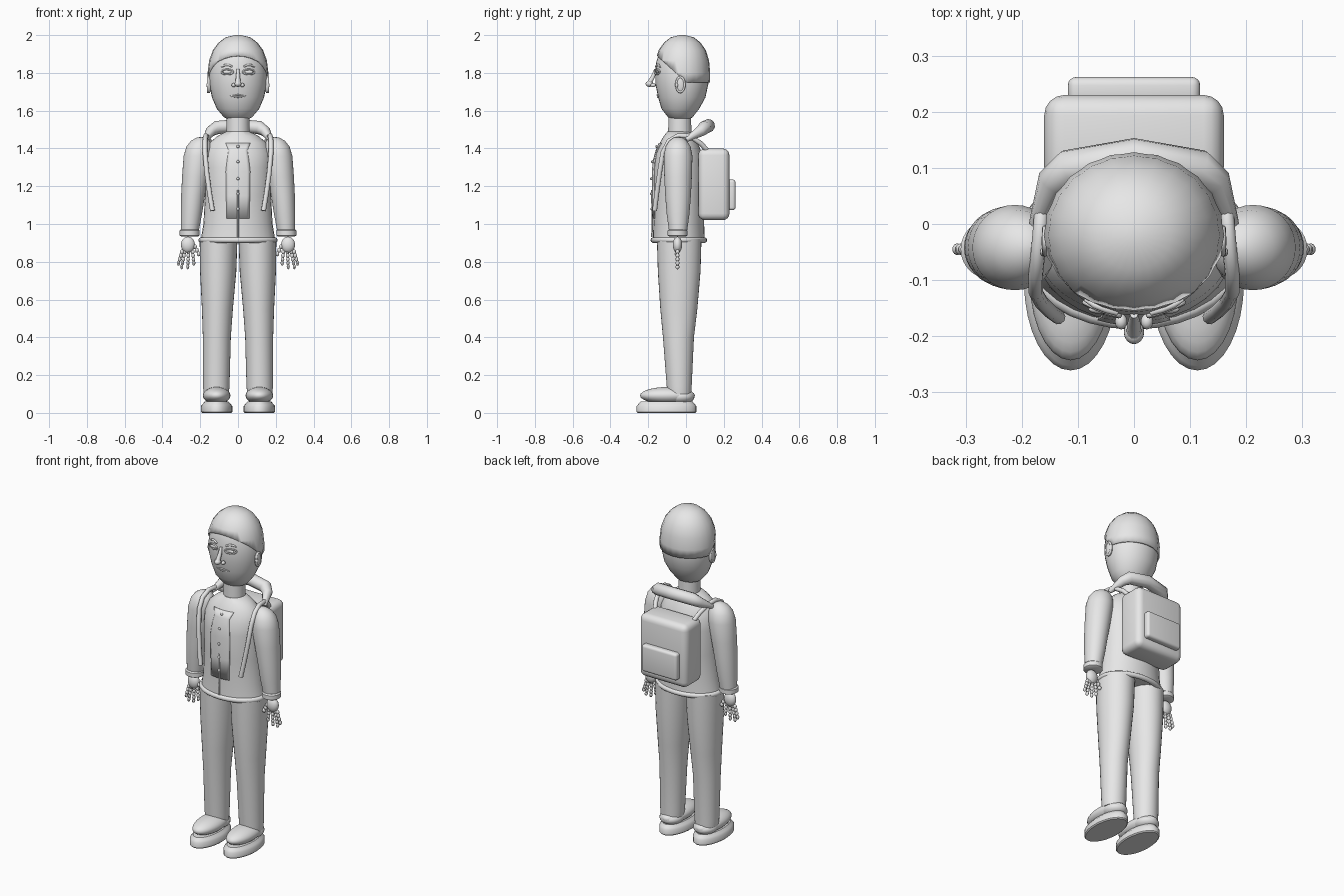
import bpy, bmesh, math
from mathutils import Vector, Matrix

cube = bpy.data.objects.get("Cube")
if cube:
    bpy.data.objects.remove(cube, do_unlink=True)

grey = bpy.data.materials.new("light_grey")
grey.use_nodes = True
grey.diffuse_color = (0.8, 0.8, 0.8, 1)
grey.node_tree.nodes["Principled BSDF"].inputs["Base Color"].default_value = (0.8, 0.8, 0.8, 1)
parts = []


def add(name, bm):
    """Turn a bmesh into a finished object."""
    bmesh.ops.recalc_face_normals(bm, faces=bm.faces)
    mesh = bpy.data.meshes.new(name)
    bm.to_mesh(mesh)
    bm.free()
    mesh.materials.append(grey)
    ob = bpy.data.objects.new(name, mesh)
    bpy.context.collection.objects.link(ob)
    parts.append(ob)
    return ob


def loft(rings, segs=32, ripple=0.0):
    """Stack elliptical rings given as (z, cx, cy, rx, ry)."""
    bm = bmesh.new()
    loops = []
    for z, cx, cy, rx, ry in rings:
        loop = []
        for i in range(segs):
            a = math.tau * i / segs
            k = 1 - ripple * (i % 2)
            loop.append(bm.verts.new((cx + rx * k * math.cos(a), cy + ry * k * math.sin(a), z)))
        loops.append(loop)
    for lo, hi in zip(loops, loops[1:]):
        for i in range(segs):
            j = (i + 1) % segs
            bm.faces.new((lo[i], lo[j], hi[j], hi[i]))
    bm.faces.new(loops[0][::-1])
    bm.faces.new(loops[-1])
    return bm


def ball(name, centre, radii, segs=20):
    bm = bmesh.new()
    bmesh.ops.create_uvsphere(bm, u_segments=segs, v_segments=max(6, segs // 2), radius=1,
                              matrix=Matrix.Translation(centre) @ Matrix.Diagonal((*radii, 1)))
    return add(name, bm)


def box(name, lo, hi, bevel):
    lo, hi = Vector(lo), Vector(hi)
    bm = bmesh.new()
    bmesh.ops.create_cube(bm, size=1, matrix=Matrix.Translation((lo + hi) / 2) @ Matrix.Diagonal((*(hi - lo), 1)))
    bmesh.ops.bevel(bm, geom=bm.edges[:], offset=bevel, segments=4, profile=0.5, affect='EDGES')
    return add(name, bm)


def tube(name, points, radius, closed=False, sizes=None):
    """Sweep a round section along a path."""
    curve = bpy.data.curves.new(name, 'CURVE')
    curve.dimensions = '3D'
    curve.bevel_depth = radius
    curve.bevel_resolution = 3
    curve.use_fill_caps = True
    spline = curve.splines.new('POLY')
    spline.points.add(len(points) - 1)
    for i, p in enumerate(points):
        spline.points[i].co = (*p, 1)
        spline.points[i].radius = sizes[i] if sizes else 1
    spline.use_cyclic_u = closed
    temp = bpy.data.objects.new(name, curve)
    bpy.context.collection.objects.link(temp)
    mesh = bpy.data.meshes.new_from_object(temp.evaluated_get(bpy.context.evaluated_depsgraph_get()))
    bpy.data.objects.remove(temp)
    bm = bmesh.new()
    bm.from_mesh(mesh)
    return add(name, bm)


def ellipse(cx, cy, z, rx, ry, n=32):
    return [(cx + rx * math.cos(math.tau * i / n), cy + ry * math.sin(math.tau * i / n), z) for i in range(n)]


def front(rings, x, z, lift=0.0):
    """Point on the front of a lofted shape."""
    for a, b in zip(rings, rings[1:]):
        if a[0] <= z <= b[0]:
            t = (z - a[0]) / (b[0] - a[0])
            _, cx, cy, rx, ry = [p + (q - p) * t for p, q in zip(a, b)]
            y = cy - ry * math.sqrt(max(0, 1 - ((x - cx) / rx) ** 2))
            return (x, y - lift, z)


# Head and neck
head = [(z, 0, -0.022 if z > 1.65 else -0.03, rx, ry) for z, rx, ry in (
    (1.55, .045, .04), (1.565, .075, .065), (1.61, .112, .10), (1.67, .138, .125), (1.74, .152, .14),
    (1.80, .153, .141), (1.86, .145, .135), (1.91, .125, .118), (1.95, .095, .09), (1.978, .058, .055),
    (1.99, .008, .008))]
add("head", loft(head))
add("neck", loft([(1.44, 0, -.033, .062, .062), (1.58, 0, -.033, .06, .06)]))

# Hair cap, trimmed along a slanted front line and a level back line
hair_bm = loft([(z + .01 * min(1, max(0, (z - 1.8) / .1)), cx, -.02, rx + .008, ry + .007)
                for z, cx, cy, rx, ry in head], 48, .015)
for point, normal in (((0, 0, 1.75), (0, 0, 1)), ((0, -.02, 1.77), (0, .13, .145))):
    bmesh.ops.bisect_plane(hair_bm, geom=hair_bm.verts[:] + hair_bm.edges[:] + hair_bm.faces[:],
                           plane_co=point, plane_no=normal, clear_inner=True)
hair = add("hair", hair_bm)
shell = hair.modifiers.new("thickness", 'SOLIDIFY')
shell.thickness = .009
shell.offset = -1

# Nose and mouth
tube("nose_bridge", [front(head, 0, 1.82, 0), front(head, 0, 1.78, .012), (0, -.195, 1.745)], .014,
     sizes=(.5, .8, 1))
ball("nose_tip", (0, -.193, 1.742), (.018, .021, .016))
for name, drop in (("upper_lip", .006), ("lower_lip", -.005)):
    tube(name, [front(head, .042 * t / 4, 1.677 + drop * (1 - abs(t) / 4), .001) for t in range(-4, 5)],
         .005, sizes=[.4 + .6 * (1 - abs(t) / 4) for t in range(-4, 5)])

# Jacket body with hem
torso = [(z, 0, -.038, rx, ry) for z, rx, ry in (
    (.91, .198, .138), (1.0, .183, .134), (1.15, .175, .137), (1.3, .178, .137), (1.37, .175, .125),
    (1.43, .15, .1), (1.465, .11, .08), (1.49, .06, .06))]
add("jacket_body", loft(torso))
tube("jacket_hem", ellipse(0, -.038, .915, .195, .135), .015, True)

# Jacket front panel, following the chest
panel_bm = bmesh.new()
rows = []
for z, w in ((1.03, .06), (1.15, .063), (1.28, .065), (1.34, .058), (1.39, .05), (1.43, .066)):
    rows.append([panel_bm.verts.new(front(torso, w * t / 4, z, .006)) for t in range(-4, 5)])
for lo, hi in zip(rows, rows[1:]):
    for i in range(8):
        panel_bm.faces.new((lo[i], lo[i + 1], hi[i + 1], hi[i]))
panel = add("jacket_front_panel", panel_bm)
panel.modifiers.new("thickness", 'SOLIDIFY').thickness = .006
tube("jacket_opening", [front(torso, 0, z, .006) for z in (.93, 1.0, 1.15, 1.18)], .004)
for z in (1.08, 1.16, 1.24, 1.33, 1.41):
    ball("button", front(torso, 0, z, .009), (.008, .006, .008), 12)

# Hood rolled behind the neck
tube("hood_roll", [(-.175, .0, 1.445), (-.145, .075, 1.49), (-.115, .098, 1.51), (0, .118, 1.52),
                   (.115, .098, 1.51), (.145, .075, 1.49), (.175, .0, 1.445)], .036,
     sizes=(.35, .8, 1, 1, 1, .8, .35))

# Backpack
box("backpack", (-.16, .065, 1.02), (.16, .23, 1.40), .036)
box("backpack_pocket", (-.118, .215, 1.073), (.118, .262, 1.235), .015)

for s, side in ((1, "left"), (-1, "right")):
    # Facial features
    eye = front(head, s * .057, 1.805)
    ball(side + "_eye", eye, (.024, .008, .01))
    tube(side + "_eyelid", [front(head, x, z, .003) for x, _, z in
                            [(p[0], 0, 1.805 + p[1]) for p in ellipse(s * .057, 0, 0, .031, .013, 20)]], .0045, True)
    tube(side + "_eyebrow", [front(head, s * x, z, .002) for x, z in
                             ((.03, 1.833), (.05, 1.842), (.07, 1.841), (.088, 1.83))], .006, sizes=(.8, 1, 1, .4))
    ball(side + "_nostril", (s * .023, -.174, 1.735), (.011, .014, .011), 12)
    ball(side + "_ear", (s * .153, -.03, 1.738), (.012, .026, .046))
    tube(side + "_ear_rim", [(s * .158, -.03 + .022 * math.cos(a), 1.738 + .04 * math.sin(a))
                             for a in [math.tau * i / 20 for i in range(20)]], .006, True)
    ball(side + "_ear_tab", (s * .162, -.05, 1.735), (.006, .008, .012), 10)

    # Sleeve and cuff
    add(side + "_sleeve", loft([(z, s * cx, -.042, rx, ry) for z, cx, rx, ry in (
        (.95, .256, .046, .046), (1.05, .247, .056, .06), (1.15, .238, .063, .068), (1.25, .226, .07, .073),
        (1.36, .212, .076, .076), (1.41, .205, .068, .066), (1.44, .199, .05, .047),
        (1.457, .194, .025, .024), (1.461, .193, .005, .005))]))
    add(side + "_cuff", loft([(z, s * .256, -.045, r, r) for z, r in (
        (.935, .046), (.94, .053), (.965, .053), (.972, .046))]))

    # Hand with jointed fingers
    ball(side + "_palm", (s * .265, -.045, .89), (.037, .025, .043))
    for x, spread, joints in ((.24, -.002, 4), (.262, .001, 5), (.282, .004, 5), (.297, .006, 4)):
        for j in range(joints):
            ball(side + "_finger_joint", (s * (x + spread * j), -.045, .853 - .02 * j),
                 (.0105 - j * .0005, .0105, .013), 10)
    for j in range(3):
        ball(side + "_thumb_joint", (s * (.228 - .01 * j), -.047, .88 - .019 * j), (.011, .011, .013), 10)

    # Trouser leg
    add(side + "_trouser_leg", loft([(z, s * cx, cy, rx, ry) for z, cx, cy, rx, ry in (
        (.10, .115, -.035, .066, .064), (.14, .115, -.036, .07, .066), (.4, .112, -.04, .074, .082),
        (.55, .109, -.038, .082, .098), (.75, .105, -.036, .096, .113), (.92, .103, -.036, .1, .118))]))

    # Shoe with sole
    ball(side + "_shoe", (s * .113, -.098, .092), (.073, .145, .045), 28)
    ball(side + "_shoe_heel", (s * .113, -.03, .085), (.068, .075, .04), 24)
    add(side + "_sole", loft([(z, s * .113, -.103, .083 - d, .158 - d) for z, d in (
        (0, .006), (.006, 0), (.036, 0), (.046, .008), (.06, .02))]))

    # Shoulder strap
    tube(side + "_strap", [(s * x, y, z) for x, y, z in (
        (.128, .115, 1.385), (.145, .08, 1.425), (.165, .02, 1.465), (.17, -.04, 1.468), (.175, -.09, 1.44),
        (.175, -.122, 1.38), (.165, -.14, 1.27), (.15, -.155, 1.16), (.135, -.166, 1.07))], .013)

# Smooth shading with crisp edges
bpy.ops.object.select_all(action='DESELECT')
for ob in parts:
    ob.select_set(True)
bpy.context.view_layer.objects.active = parts[0]
bpy.ops.object.shade_smooth_by_angle(angle=math.radians(40))
